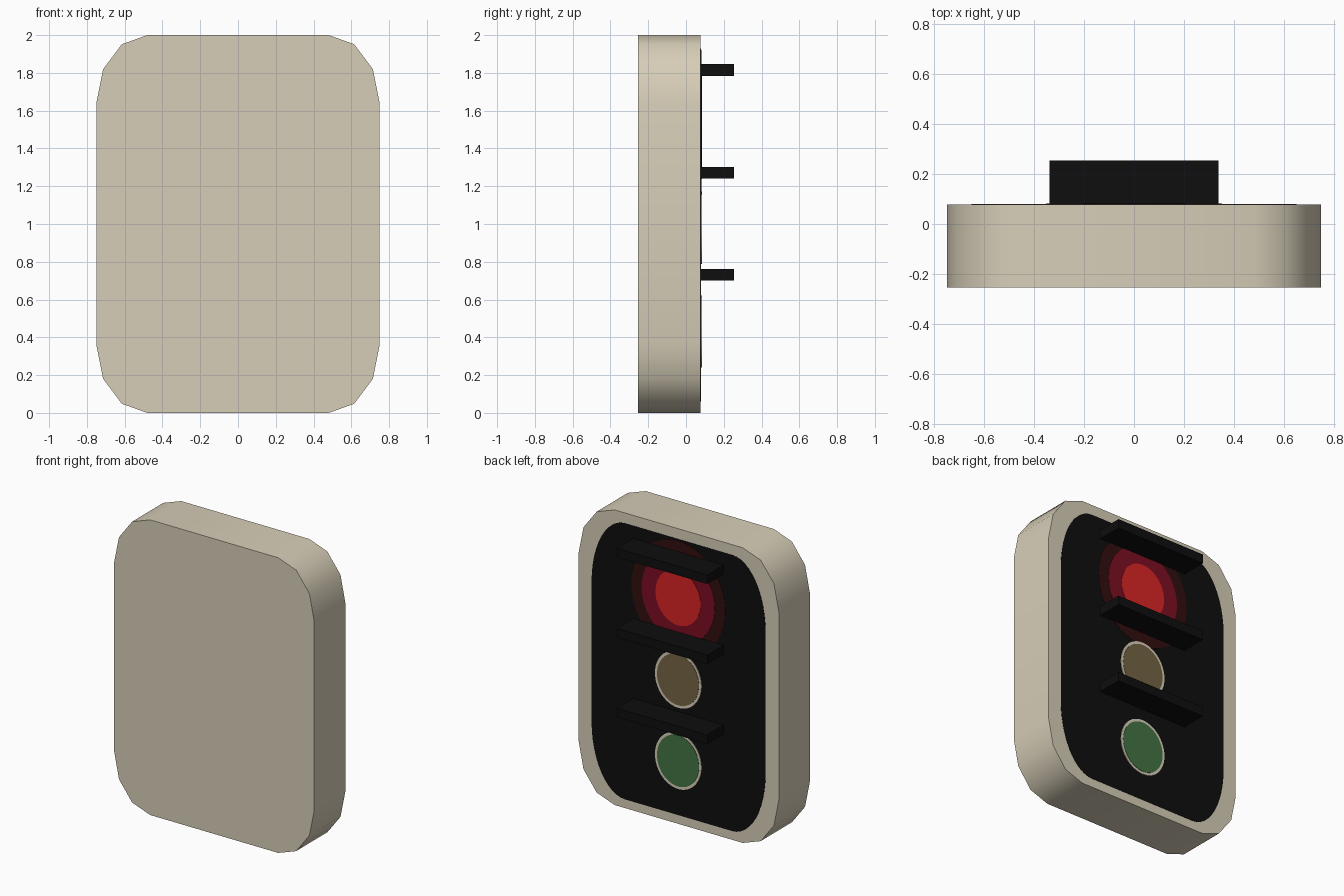
import bpy, bmesh, math

if "Cube" in bpy.data.objects:
    bpy.data.objects.remove(bpy.data.objects["Cube"])


def srgb_material(name, r, g, b):
    lin = [(c / 255 / 12.92) if c <= 10 else ((c / 255 + 0.055) / 1.055) ** 2.4 for c in (r, g, b)]
    m = bpy.data.materials.new(name)
    m.diffuse_color = (*lin, 1)
    m.use_nodes = True
    m.node_tree.nodes["Principled BSDF"].inputs["Base Color"].default_value = m.diffuse_color
    return m


CREAM = srgb_material("cream", 215, 206, 184)
BLACK = srgb_material("black", 14, 14, 14)
RED = srgb_material("bright red", 218, 36, 36)
CRIMSON = srgb_material("crimson", 124, 14, 34)
MAROON = srgb_material("dark maroon", 50, 14, 14)
AMBER = srgb_material("dull amber", 116, 101, 69)
GREEN = srgb_material("dull green", 67, 116, 68)


def rounded_rect(hx, hz, rx, rz, cz, steps):
    """Rectangle outline in x,z with elliptical corners."""
    pts = []
    for q, (sx, sz) in enumerate([(1, 1), (-1, 1), (-1, -1), (1, -1)]):
        for i in range(steps + 1):
            a = math.pi / 2 * (q + i / steps)
            pts.append((sx * (hx - rx) + rx * math.cos(a),
                        cz + sz * (hz - rz) + rz * math.sin(a)))
    return pts


def ellipse(rx, rz, cz, n=48):
    return [(rx * math.cos(2 * math.pi * i / n), cz + rz * math.sin(2 * math.pi * i / n))
            for i in range(n)]


def prism(name, outline, y0, y1, mat, smooth=None):
    """Extrude an x,z outline from y0 to y1."""
    bm = bmesh.new()
    face = bm.faces.new([bm.verts.new((x, y0, z)) for x, z in outline])
    ext = bmesh.ops.extrude_face_region(bm, geom=[face], use_keep_orig=True)
    for v in ext["geom"]:
        if isinstance(v, bmesh.types.BMVert):
            v.co.y = y1
    bmesh.ops.recalc_face_normals(bm, faces=bm.faces)
    me = bpy.data.meshes.new(name)
    bm.to_mesh(me)
    bm.free()
    me.materials.append(mat)
    ob = bpy.data.objects.new(name, me)
    bpy.context.collection.objects.link(ob)
    if smooth:
        bpy.ops.object.select_all(action='DESELECT')
        ob.select_set(True)
        bpy.context.view_layer.objects.active = ob
        bpy.ops.object.shade_smooth_by_angle(angle=math.radians(smooth))
    return ob


BACK = 0.078          # plane of the signal face
BASE = BACK - 0.0005  # plates start just inside the housing

# Housing with faceted corners
prism("housing", rounded_rect(0.75, 1.0, 0.27, 0.36, 1.0, 3), -0.255, BACK, CREAM, 40)

# Black signal panel
prism("signal_panel", rounded_rect(0.652, 0.935, 0.25, 0.46, 0.995, 12), BASE, BACK + 0.002, BLACK)

# Lit red lamp with two glow rings
prism("red_outer_glow", ellipse(0.352, 0.385, 1.535), BASE, BACK + 0.004, MAROON)
prism("red_inner_glow", ellipse(0.274, 0.298, 1.535), BASE, BACK + 0.006, CRIMSON)
prism("red_lens", ellipse(0.169, 0.186, 1.535), BASE, BACK + 0.008, RED)

# Unlit lamps with cream rims
for label, z, mat in (("amber", 0.98, AMBER), ("green", 0.43, GREEN)):
    prism(label + "_rim", ellipse(0.174, 0.191, z), BASE, BACK + 0.006, CREAM)
    prism(label + "_lens", ellipse(0.157, 0.173, z), BASE, BACK + 0.008, mat)

# Visors above each lamp
for label, z in (("red", 1.815), ("amber", 1.272), ("green", 0.731)):
    box = [(-0.338, z - 0.031), (0.338, z - 0.031), (0.338, z + 0.031), (-0.338, z + 0.031)]
    prism(label + "_visor", box, BACK - 0.01, 0.255, BLACK)
